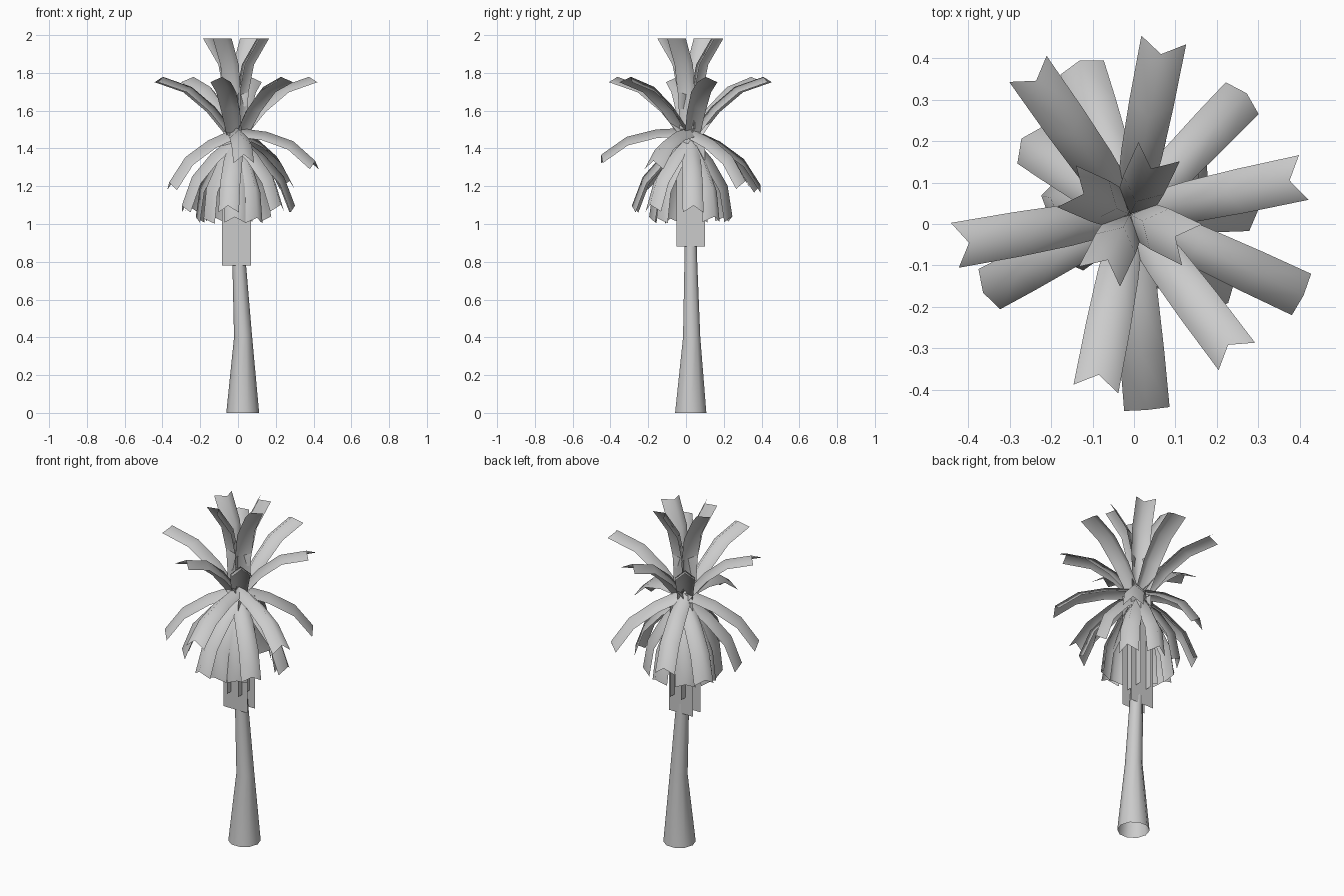
import bpy
from math import sin, cos, radians

if "Cube" in bpy.data.objects:
    bpy.data.objects.remove(bpy.data.objects["Cube"])


def make_object(name, verts, faces):
    mesh = bpy.data.meshes.new(name)
    mesh.from_pydata(verts, [], faces)
    mesh.update()
    ob = bpy.data.objects.new(name, mesh)
    bpy.context.collection.objects.link(ob)
    bpy.ops.object.select_all(action='DESELECT')
    ob.select_set(True)
    bpy.context.view_layer.objects.active = ob
    bpy.ops.object.shade_smooth_by_angle(angle=radians(100))
    return ob


# Trunk: leaning, tapering open tube (x, y, z, radius)
RINGS = [(0.025, 0.025, 0, 0.087), (0.027, 0.03, 0.40, 0.048),
         (0.003, 0.025, 0.85, 0.034), (-0.01, 0.025, 1.49, 0.032)]
SIDES = 10
verts = [(x + r * cos(radians(36 * i)), y + r * sin(radians(36 * i)), z)
         for x, y, z, r in RINGS for i in range(SIDES)]
faces = [(k * SIDES + i, k * SIDES + (i + 1) % SIDES,
          (k + 1) * SIDES + (i + 1) % SIDES, (k + 1) * SIDES + i)
         for k in range(len(RINGS) - 1) for i in range(SIDES)]
make_object("trunk", verts, faces)

# Frond: folded strip bending downwards, tilted and spun about the crown
STEPS = [(0, 0.182), (-11, 0.162), (-32, 0.164)]   # bend, length
HALF_WIDTHS = [0.040, 0.050, 0.054, 0.055]
FOLD = 0.045


def frond(name, spin, tilt, base_z, cx=-0.01, cy=0.023):
    a, t = radians(spin), radians(tilt)
    path = [(0.0, base_z)]
    for bend, length in STEPS:
        h = radians(tilt + bend)
        r, z = path[-1]
        path.append((r + length * cos(h), z + length * sin(h)))
    verts, faces = [], []
    for (r, z), w in zip(path, HALF_WIDTHS):
        er, ez = r + FOLD * sin(t), z - FOLD * cos(t)
        for rr, side, zz in ((er, -w, ez), (r, 0, z), (er, w, ez)):
            verts.append((cx + rr * cos(a) - side * sin(a),
                          cy + rr * sin(a) + side * cos(a), zz))
    for k in range(3):
        for j in range(2):
            b = 3 * k + j
            faces.append((b, b + 3, b + 4, b + 1))
    make_object(name, verts, faces)


# Upright crown fronds
for spin in (65, 156, 244, 334):
    frond("upright_frond", spin, 89.5, 1.503)

# Spreading fronds
for spin in (12, 79, 125, 190, 259, 307):
    frond("spreading_frond", spin, 51, 1.48)

# Arching fronds
for spin, tilt in ((275, -3), (335, -7), (46, -21), (208, -22), (108, -24)):
    frond("arching_frond", spin, tilt, 1.51)

# Drooping fronds: an outer and an inner ring
for spin, tilt in ((3, -37), (318, -36), (145, -36), (203, -37), (262, -37)):
    frond("drooping_frond", spin, tilt, 1.48)
for spin, tilt in ((168, -50), (80, -49), (268, -50), (302, -51),
                   (125, -48), (35, -49), (212, -52)):
    frond("hanging_frond", spin, tilt, 1.48)

# Flat dead leaves hanging against the trunk
for y in (-0.012, 0.058):
    make_object("hanging_leaf_wide",
                [(-0.085, y, 0.78), (0.07, y, 0.78),
                 (0.07, y, 1.45), (-0.085, y, 1.45)], [(0, 1, 2, 3)])
for x in (-0.036, 0.036):
    make_object("hanging_leaf_side",
                [(x, -0.05, 0.88), (x, 0.1, 0.88),
                 (x, 0.1, 1.45), (x, -0.05, 1.45)], [(0, 1, 2, 3)])
